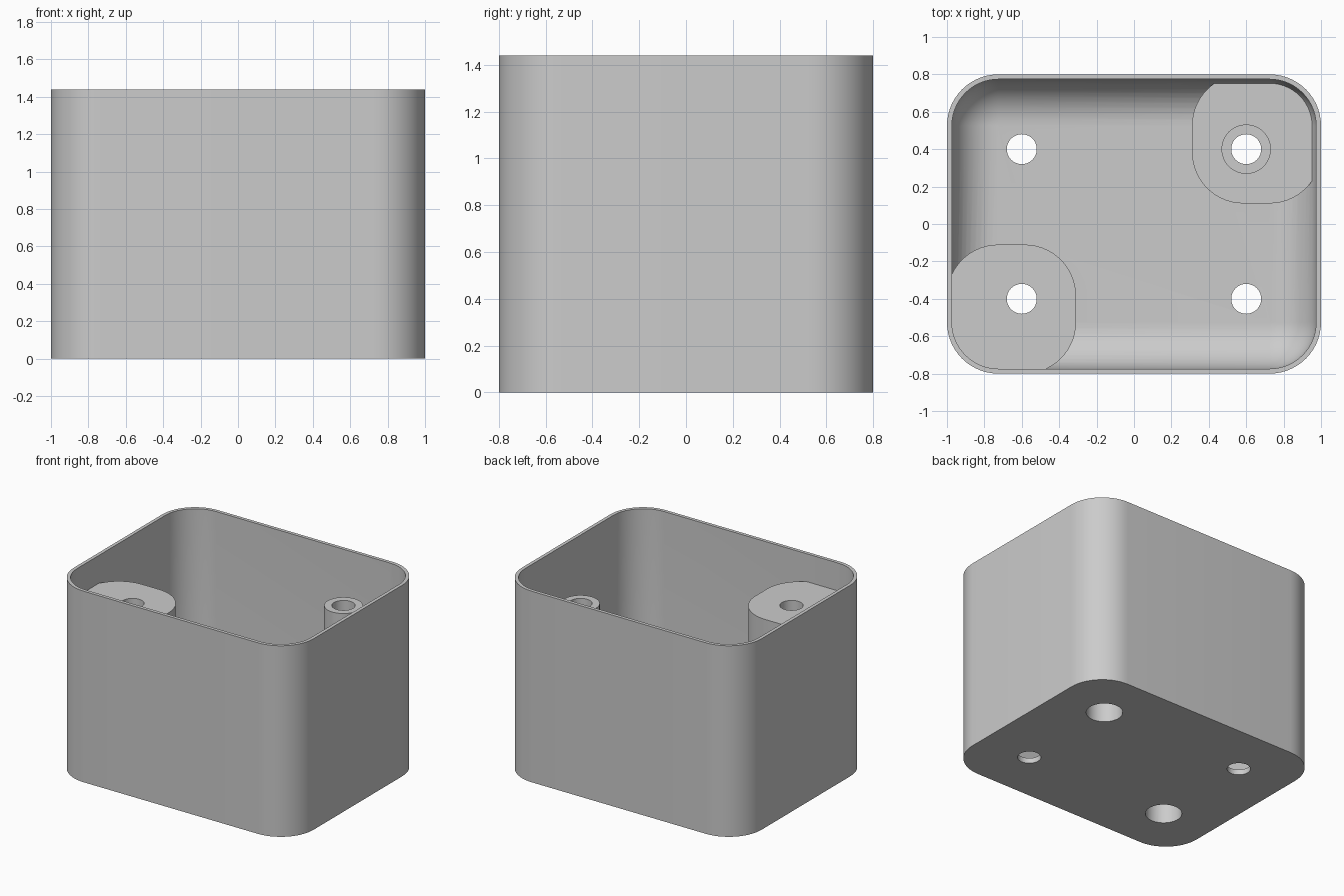
import bpy, bmesh, math

if "Cube" in bpy.data.objects:
    bpy.data.objects.remove(bpy.data.objects["Cube"], do_unlink=True)

LENGTH, WIDTH, HEIGHT = 2.0, 1.6, 1.44
CORNER, WALL, FLOOR, FILLET = 0.275, 0.026, 0.04, 0.245
BLOCK = 0.69
POST_TOP, PAD_TOP, BORE_DEPTH = 1.23, 0.185, 0.15
HOLE_X, HOLE_Y = 0.6, 0.4

grey = bpy.data.materials.new("light grey")
grey.use_nodes = True
grey.diffuse_color = (0.6, 0.6, 0.6, 1)
grey.node_tree.nodes["Principled BSDF"].inputs["Base Color"].default_value = grey.diffuse_color


def outline(cx, cy, w, d, r, steps=14):
    """Rounded rectangle, counter-clockwise."""
    points = []
    for q, (sx, sy) in enumerate([(1, 1), (-1, 1), (-1, -1), (1, -1)]):
        for i in range(steps + 1):
            a = math.pi / 2 * (q + i / steps)
            points.append((cx + sx * (w / 2 - r) + r * math.cos(a),
                           cy + sy * (d / 2 - r) + r * math.sin(a)))
    return points


def circle(cx, cy, r, n=48):
    return [(cx + r * math.cos(2 * math.pi * i / n),
             cy + r * math.sin(2 * math.pi * i / n)) for i in range(n)]


def loft(name, sections):
    """Closed solid through a stack of (height, outline) sections."""
    bm = bmesh.new()
    rings = [[bm.verts.new((x, y, z)) for x, y in pts] for z, pts in sections]
    for low, high in zip(rings, rings[1:]):
        n = len(low)
        for i in range(n):
            j = (i + 1) % n
            bm.faces.new((low[i], low[j], high[j], high[i]))
    bm.faces.new(rings[0][::-1])
    bm.faces.new(rings[-1])
    bmesh.ops.recalc_face_normals(bm, faces=bm.faces)
    mesh = bpy.data.meshes.new(name)
    bm.to_mesh(mesh)
    bm.free()
    mesh.materials.append(grey)
    obj = bpy.data.objects.new(name, mesh)
    bpy.context.collection.objects.link(obj)
    return obj


def prism(name, pts, z0, z1):
    return loft(name, [(z0, pts), (z1, pts)])


def cut(target, tool):
    """Subtract the tool from the target and discard the tool."""
    mod = target.modifiers.new("cut", 'BOOLEAN')
    mod.operation, mod.solver, mod.object = 'DIFFERENCE', 'EXACT', tool
    bpy.context.view_layer.update()
    graph = bpy.context.evaluated_depsgraph_get()
    result = bpy.data.meshes.new_from_object(target.evaluated_get(graph))
    target.modifiers.clear()
    target.data = result
    bpy.data.objects.remove(tool, do_unlink=True)


# Hollow interior with a rounded bottom edge
sections = []
for i in range(13):
    a = math.pi / 2 * i / 12
    inset = FILLET * (1 - math.sin(a))
    sections.append((FLOOR + FILLET * (1 - math.cos(a)),
                     outline(0, 0, LENGTH - 2 * (WALL + inset), WIDTH - 2 * (WALL + inset),
                             CORNER - WALL - inset)))
sections.append((HEIGHT + 0.1, outline(0, 0, LENGTH - 2 * WALL, WIDTH - 2 * WALL, CORNER - WALL)))
interior = loft("interior", sections)

# Two opposite corner blocks: one tall, one low with a tube standing on it
for side, top in ((-1, POST_TOP), (1, PAD_TOP)):
    cx, cy = side * (LENGTH - BLOCK) / 2, side * (WIDTH - BLOCK) / 2
    cut(interior, prism("corner_block", outline(cx, cy, BLOCK, BLOCK, CORNER), -0.1, top))
cut(interior, prism("screw_tube", circle(HOLE_X, HOLE_Y, 0.132), -0.1, POST_TOP))

# Outer shell
housing = prism("housing", outline(0, 0, LENGTH, WIDTH, CORNER), 0, HEIGHT)
cut(housing, interior)

# Four through holes, with screw head recesses under the corner blocks
for sx in (-1, 1):
    for sy in (-1, 1):
        x, y = sx * HOLE_X, sy * HOLE_Y
        cut(housing, prism("through_hole", circle(x, y, 0.08), -0.1, HEIGHT + 0.1))
        if sx == sy:
            cut(housing, prism("head_recess", circle(x, y, 0.125), -0.1, BORE_DEPTH))

housing.data.name = "housing"
bpy.ops.object.select_all(action='DESELECT')
housing.select_set(True)
bpy.context.view_layer.objects.active = housing
bpy.ops.object.shade_smooth_by_angle(angle=math.radians(30))
